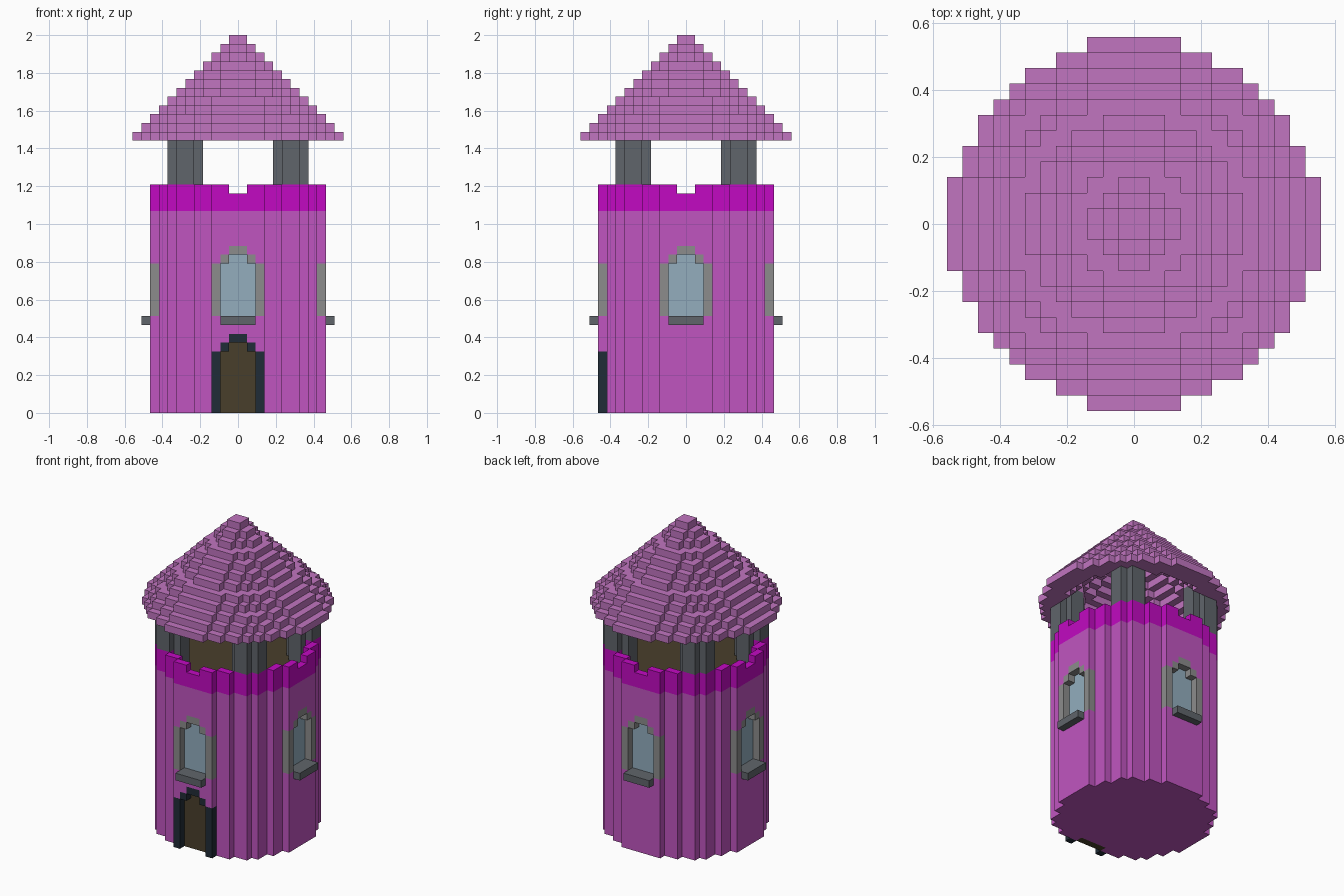
import bpy, bmesh, math
from mathutils import Vector

cube = bpy.data.objects.get("Cube")
if cube:
    bpy.data.objects.remove(cube, do_unlink=True)

U = 2 / 43  # edge length of one block


def material(name, rgb):
    lin = [((c / 255 + 0.055) / 1.055) ** 2.4 if c > 10 else c / 255 / 12.92 for c in rgb]
    m = bpy.data.materials.new(name)
    m.use_nodes = True
    m.diffuse_color = (*lin, 1)
    bsdf = m.node_tree.nodes["Principled BSDF"]
    bsdf.inputs["Base Color"].default_value = (*lin, 1)
    bsdf.inputs["Roughness"].default_value = 0.9
    return m


WALL = material("orchid wall", (192, 85, 192))
BAND = material("magenta band", (194, 10, 194))
ROOF = material("mauve roof", (193, 117, 192))
STONE = material("dark grey stone", (96, 101, 107))
FRAME = material("light grey frame", (140, 140, 140))
GLASS = material("pale blue glass", (147, 174, 190))
DOOR = material("brown wood", (73, 63, 43))
DOOR_FRAME = material("dark slate", (32, 44, 55))

SIDES = [(1, 0, 0), (-1, 0, 0), (0, 1, 0), (0, -1, 0), (0, 0, 1), (0, 0, -1)]


def build(name, cells, mat):
    """Skin a set of unit blocks and merge the flat areas."""
    bm = bmesh.new()
    verts = {}
    for c in cells:
        for d in SIDES:
            if tuple(a + b for a, b in zip(c, d)) in cells:
                continue
            n = Vector(d)
            t = Vector((d[1], d[2], d[0]))
            s = n.cross(t)
            mid = Vector(c) + Vector((.5, .5, .5)) + n / 2
            corners = []
            for a, b in ((-1, -1), (1, -1), (1, 1), (-1, 1)):
                p = mid + t * a / 2 + s * b / 2
                key = tuple(round(v) for v in p)
                if key not in verts:
                    verts[key] = bm.verts.new(Vector(key) * U)
                corners.append(verts[key])
            bm.faces.new(corners)
    bmesh.ops.dissolve_limit(bm, angle_limit=math.radians(1), verts=bm.verts, edges=bm.edges)
    me = bpy.data.meshes.new(name)
    bm.to_mesh(me)
    bm.free()
    me.materials.append(mat)
    ob = bpy.data.objects.new(name, me)
    bpy.context.collection.objects.link(ob)
    return ob


def disc(r):
    n = math.ceil(r)
    return {(x, y) for x in range(-n, n) for y in range(-n, n)
            if (x + .5) ** 2 + (y + .5) ** 2 < r * r}


def stack(flat, z0, z1):
    return {(x, y, z) for x, y in flat for z in range(z0, z1)}


def turn(cells, times):
    for _ in range(times):
        cells = {(-1 - y, x, z) for x, y, z in cells}
    return cells


def arch(base, h):
    """Stepped arch on the front: (frame blocks, opening blocks)."""
    frame, opening = set(), set()
    for x in range(-3, 3):
        a = x if x >= 0 else -1 - x
        for z in range(base, base + h + 2 - a):
            is_open = a < 2 and z < base + h + 1 - a
            (opening if is_open else frame).add((x, -10, z))
    return frame, opening


def pushed(cells):
    return {(x, y + 1, z) for x, y, z in cells}


# Tower body
tower = disc(9.97)
inner = {(x, y) for x, y in tower
         if all((x + dx, y + dy) in tower for dx, dy, dz in SIDES[:4])}
wall = stack(tower, 0, 23)

# Floor inside the parapet
floor = stack(inner, 22, 23)
wall -= floor
build("parapet_floor", floor, DOOR)

# Door with recessed leaf
frame, opening = arch(0, 7)
leaf = pushed(opening)
wall -= frame | opening | leaf
build("door_frame", frame, DOOR_FRAME)
build("door", leaf, DOOR)

# One window with a sill on each side
frame, opening = arch(11, 6)
pane = pushed(opening)
sill = {(x, y, 10) for x in range(-2, 2) for y in (-11, -10)}
for i, side in enumerate(("front", "left", "back", "right")):
    wall -= turn(frame | opening | pane | sill, i)
    build(side + "_window_frame", turn(frame, i), FRAME)
    build(side + "_window_glass", turn(pane, i), GLASS)
    build(side + "_window_sill", turn(sill, i), STONE)
build("tower_wall", wall, WALL)

# Parapet with a notch on each side
pillar = {(x, y) for x in range(4, 8) for y in range(4, 8)
          if not (x in (4, 7) and y in (4, 7))}
band = stack(tower - inner, 23, 26)
for i in range(4):
    band -= turn({(x, -10, 25) for x in (-1, 0)}, i)

# Round corner pillars
post = stack(pillar, 23, 33)
for i, corner in enumerate(("back_left", "back_right", "front_right", "front_left")):
    cells = turn(post, i) - band
    build(corner + "_pillar", cells, STONE)
build("parapet", band, BAND)

# Hollow stepped cone roof
roof = set()
for k in range(12):
    r = 12 - k
    radius = {12: 11.84, 3: 2.82}.get(r, r - 0.04)
    ring = disc(radius)
    if r > 4:
        ring -= disc(r - 3)
    roof |= stack(ring, 31 + k, 32 + k)
build("roof", roof, ROOF)
